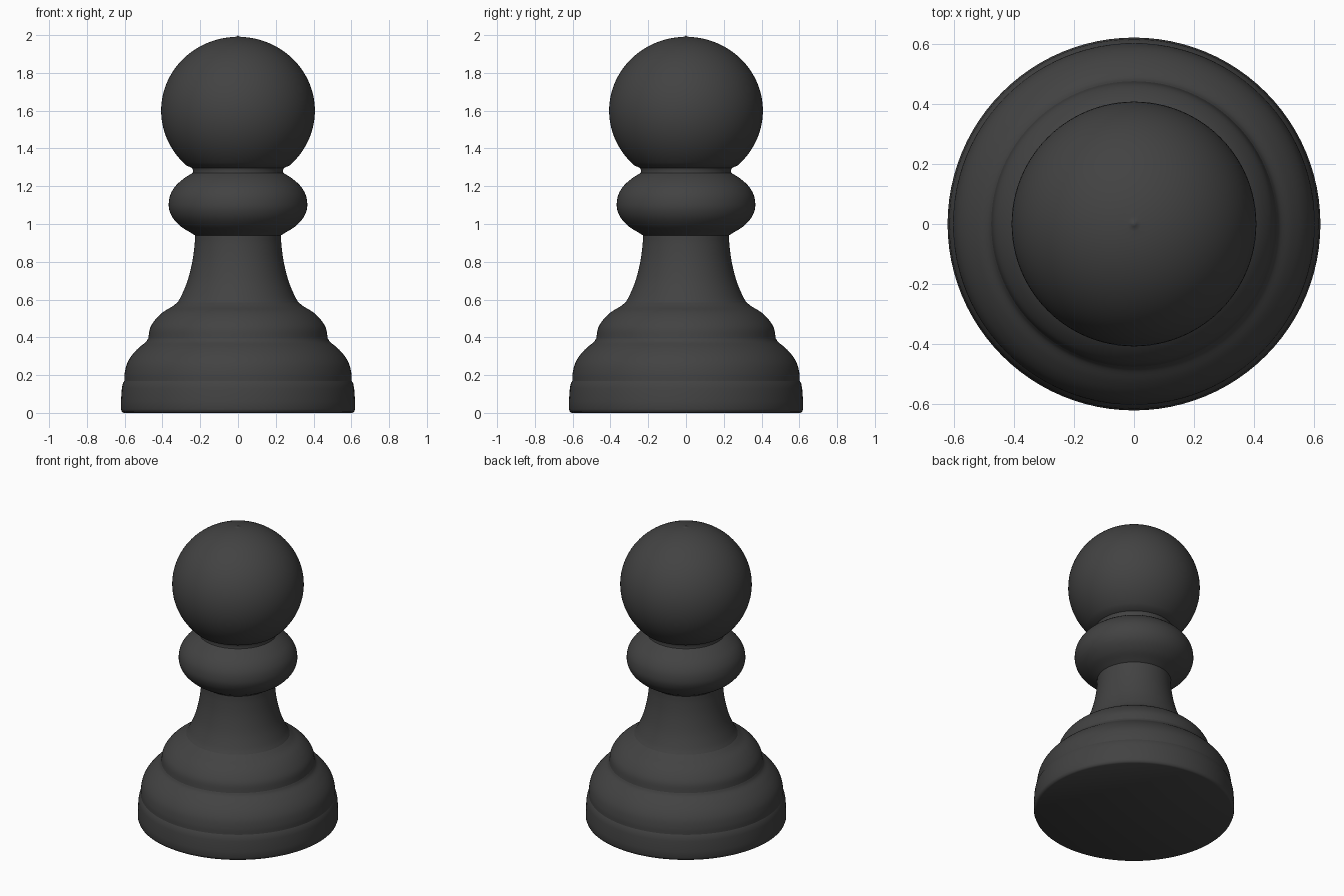
import bpy, bmesh, math
from mathutils import Vector

if "Cube" in bpy.data.objects:
    bpy.data.objects.remove(bpy.data.objects["Cube"])

SEGMENTS = 96

mat = bpy.data.materials.new("charcoal")
mat.diffuse_color = (0.055, 0.055, 0.055, 1)
mat.use_nodes = True
mat.node_tree.nodes["Principled BSDF"].inputs["Base Color"].default_value = mat.diffuse_color


def smooth_profile(pts, steps=4):
    """Catmull-Rom curve through (radius, height) points."""
    p = [Vector(q) for q in pts]
    p = [2 * p[0] - p[1]] + p + [2 * p[-1] - p[-2]]
    out = []
    for a, b, c, d in zip(p, p[1:], p[2:], p[3:]):
        for i in range(steps):
            t = i / steps
            out.append(0.5 * (2 * b + (c - a) * t + (2 * a - 5 * b + 4 * c - d) * t * t
                              + (3 * b - a - 3 * c + d) * t ** 3))
    return out + [p[-2]]


def lathe(name, profile, cap_bottom=False):
    """Revolve a profile round z; neighbouring parts share their end rings."""
    bm = bmesh.new()
    rings = []
    for r, z in profile:
        if r < 1e-4:
            rings.append([bm.verts.new((0, 0, z))] * SEGMENTS)
        else:
            angles = [2 * math.pi * i / SEGMENTS for i in range(SEGMENTS)]
            rings.append([bm.verts.new((r * math.cos(a), r * math.sin(a), z)) for a in angles])
    for lo, hi in zip(rings, rings[1:]):
        for i in range(SEGMENTS):
            j = (i + 1) % SEGMENTS
            quad = [lo[i], lo[j], hi[j], hi[i]]
            bm.faces.new(list(dict.fromkeys(quad)))
    if cap_bottom:
        bm.faces.new(rings[0][::-1])
    mesh = bpy.data.meshes.new(name)
    bm.to_mesh(mesh)
    bm.free()
    mesh.materials.append(mat)
    obj = bpy.data.objects.new(name, mesh)
    bpy.context.collection.objects.link(obj)
    bpy.ops.object.select_all(action='DESELECT')
    bpy.context.view_layer.objects.active = obj
    obj.select_set(True)
    bpy.ops.object.shade_smooth_by_angle(angle=math.radians(40))


# Foot disc with a rounded lower edge
lathe("base_foot", [(0.605, 0), (0.615, 0.006), (0.62, 0.02), (0.62, 0.06),
                    (0.615, 0.13), (0.61, 0.155), (0.602, 0.17)], cap_bottom=True)

# Domed base
lathe("base_dome", smooth_profile([(0.602, 0.17), (0.60, 0.21), (0.588, 0.26), (0.562, 0.305),
                                   (0.525, 0.345), (0.488, 0.375), (0.475, 0.395)]))

# Smaller domed step
lathe("upper_step", smooth_profile([(0.475, 0.395), (0.465, 0.45), (0.435, 0.497), (0.395, 0.535),
                                    (0.35, 0.562), (0.32, 0.585)]))

# Concave stem
lathe("stem", smooth_profile([(0.32, 0.585), (0.30, 0.62), (0.267, 0.70), (0.242, 0.80),
                              (0.23, 0.89), (0.228, 0.94)]))

# Bulging collar
lathe("collar", smooth_profile([(0.228, 0.94), (0.252, 0.955), (0.30, 0.985), (0.34, 1.025),
                                (0.361, 1.065), (0.367, 1.105), (0.358, 1.155), (0.33, 1.202),
                                (0.285, 1.242), (0.24, 1.27)]))

# Short neck
lathe("neck", [(0.24, 1.27), (0.238, 1.285), (0.243, 1.297)])

# Ball head ending in a tiny tip
start = math.radians(-48)
ball = [(0.243, 1.297)]
for k in range(41):
    a = start + (math.pi / 2 - start) * k / 41
    ball.append((0.407 * math.cos(a), 1.6 + 0.391 * math.sin(a)))
lathe("head", ball + [(0.008, 1.992), (0, 2.0)])
